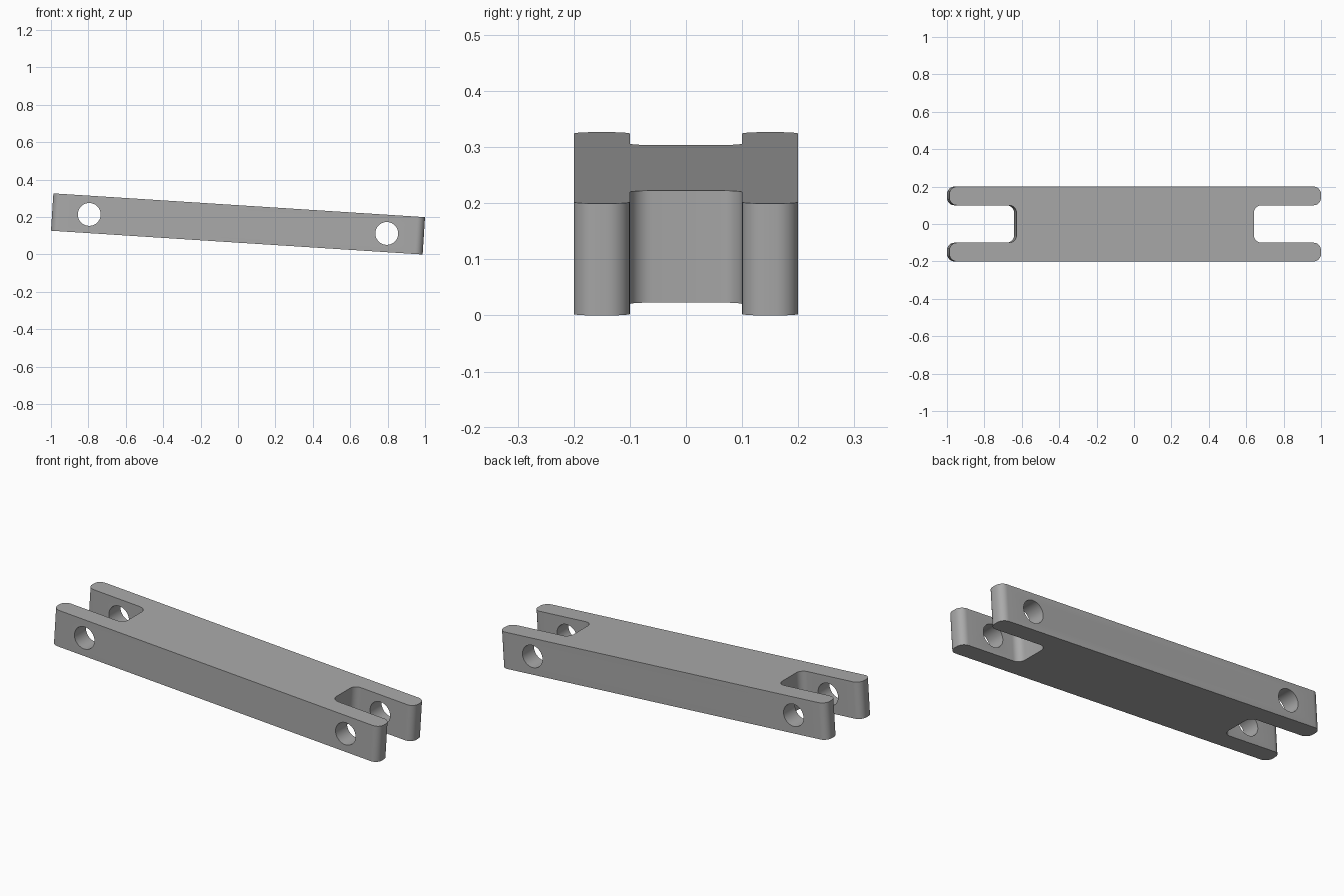
import bpy, bmesh, math
from mathutils import Matrix

if "Cube" in bpy.data.objects:
    bpy.data.objects.remove(bpy.data.objects["Cube"])

HALF, W, SLOT, FLOOR, H, R = 0.9955, 0.2, 0.1, 0.636, 0.2, 0.04
TILT = math.radians(3.66)
CENTRE_Z = HALF * math.sin(TILT) + H / 2 * math.cos(TILT)


def rounded(corners, radius, steps=8):
    """Round every corner of a right-angled outline."""
    pts = []
    n = len(corners)
    for i, (x, y) in enumerate(corners):
        ax, ay = corners[i - 1]
        bx, by = corners[(i + 1) % n]
        la, lb = math.hypot(ax - x, ay - y), math.hypot(bx - x, by - y)
        ux, uy = (ax - x) / la * radius, (ay - y) / la * radius
        vx, vy = (bx - x) / lb * radius, (by - y) / lb * radius
        for k in range(steps + 1):
            t = math.pi / 2 * k / steps
            a, b = 1 - math.sin(t), 1 - math.cos(t)
            pts.append((x + ux * a + vx * b, y + uy * a + vy * b))
    return pts


grey = bpy.data.materials.new("grey")
grey.diffuse_color = (0.4, 0.4, 0.4, 1)
grey.use_nodes = True
grey.node_tree.nodes["Principled BSDF"].inputs["Base Color"].default_value = grey.diffuse_color

# Link bar: forked outline extruded to its height
half = [(HALF, SLOT), (HALF, W), (-HALF, W), (-HALF, SLOT),
        (-FLOOR, SLOT)]
outline = half + [(x, -y) for x, y in reversed(half)]
outline += [(FLOOR, -SLOT), (FLOOR, SLOT)]
bm = bmesh.new()
face = bm.faces.new([bm.verts.new((x, y, -H / 2)) for x, y in rounded(outline, R)])
ext = bmesh.ops.extrude_face_region(bm, geom=[face])
bmesh.ops.translate(bm, vec=(0, 0, H),
                    verts=[v for v in ext["geom"] if isinstance(v, bmesh.types.BMVert)])
bmesh.ops.recalc_face_normals(bm, faces=bm.faces)
mesh = bpy.data.meshes.new("link_bar")
bm.to_mesh(mesh)
bm.free()
mesh.materials.append(grey)
bar = bpy.data.objects.new("link_bar", mesh)
bpy.context.collection.objects.link(bar)

# Pin holes through both arms of each fork
bm = bmesh.new()
for side in (-1, 1):
    bmesh.ops.create_cone(bm, cap_ends=True, segments=48, radius1=0.061, radius2=0.061,
                          depth=0.6, matrix=Matrix.Translation((side * 0.797, 0, 0))
                          @ Matrix.Rotation(math.pi / 2, 4, 'X'))
cut_mesh = bpy.data.meshes.new("pin_hole_cutter")
bm.to_mesh(cut_mesh)
bm.free()
cut_mesh.materials.append(grey)
cutter = bpy.data.objects.new("pin_hole_cutter", cut_mesh)
bpy.context.collection.objects.link(cutter)

bpy.context.view_layer.objects.active = bar
bar.select_set(True)
mod = bar.modifiers.new("pin_holes", 'BOOLEAN')
mod.operation, mod.solver, mod.object = 'DIFFERENCE', 'EXACT', cutter
bpy.ops.object.modifier_apply(modifier=mod.name)
bpy.data.objects.remove(cutter)

# Smooth the rounds, then tilt the bar down to the right
bpy.ops.object.shade_smooth_by_angle(angle=math.radians(30))
bar.rotation_euler = (0, TILT, 0)
bar.location = (0, 0, CENTRE_Z)
